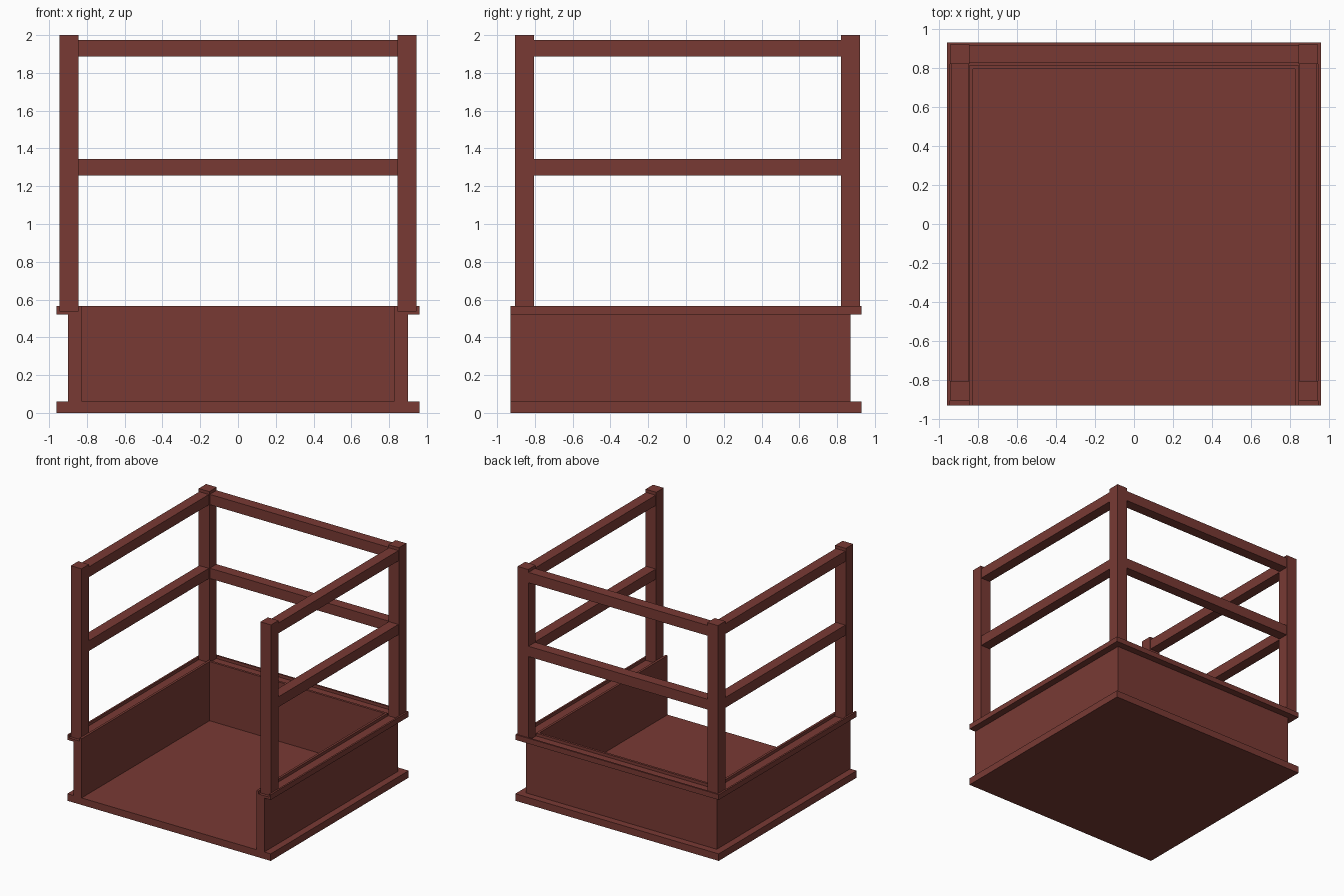
import bpy, bmesh

if "Cube" in bpy.data.objects:
    bpy.data.objects.remove(bpy.data.objects["Cube"])

mat = bpy.data.materials.new("red_brown_paint")
mat.diffuse_color = (0.19, 0.042, 0.034, 1)
mat.use_nodes = True
mat.node_tree.nodes["Principled BSDF"].inputs["Base Color"].default_value = mat.diffuse_color


def finish(name, bm):
    bmesh.ops.recalc_face_normals(bm, faces=bm.faces)
    me = bpy.data.meshes.new(name)
    bm.to_mesh(me)
    bm.free()
    me.materials.append(mat)
    ob = bpy.data.objects.new(name, me)
    bpy.context.collection.objects.link(ob)
    return ob


def box(name, x0, x1, y0, y1, z0, z1):
    bm = bmesh.new()
    bmesh.ops.create_cube(bm, size=1)
    for v in bm.verts:
        v.co = ((x0 + x1) / 2 + v.co.x * (x1 - x0),
                (y0 + y1) / 2 + v.co.y * (y1 - y0),
                (z0 + z1) / 2 + v.co.z * (z1 - z0))
    return finish(name, bm)


IN_X, IN_Y, FRONT = 0.825, 0.795, -0.93

# Three-sided channel wall, open at the front: (outward offset, height) profile
# with a bottom flange and a shallow trough along the top for the posts
profile = [(0, 0), (.135, 0), (.135, .06), (.075, .06), (.075, .52), (.135, .52),
           (.135, .565), (.12, .565), (.12, .54), (.02, .54), (.02, .565), (0, .565)]
bm = bmesh.new()
stations = [
    [bm.verts.new((-IN_X - d, FRONT, z)) for d, z in profile],
    [bm.verts.new((-IN_X - d, IN_Y + d, z)) for d, z in profile],
    [bm.verts.new((IN_X + d, IN_Y + d, z)) for d, z in profile],
    [bm.verts.new((IN_X + d, FRONT, z)) for d, z in profile],
]
n = len(profile)
for a, b in zip(stations, stations[1:]):
    for i in range(n):
        j = (i + 1) % n
        bm.faces.new((a[i], a[j], b[j], b[i]))
bm.faces.new(stations[0])
bm.faces.new(stations[-1])
finish("channel_wall", bm)

# Floor plate
box("floor_plate", -IN_X, IN_X, FRONT, IN_Y, 0, 0.06)

# Corner posts
for side, s in (("left", -1), ("right", 1)):
    xs = sorted((s * .845, s * .945))
    box(f"front_{side}_post", *xs, -.905, -.805, .54, 2)
    box(f"back_{side}_post", *xs, .82, .92, .54, 2)

# Guard rails at two heights on three sides
for level, z in (("middle", 1.30), ("top", 1.93)):
    box(f"back_{level}_rail", -.845, .845, .827, .917, z - .044, z + .044)
    for side, s in (("left", -1), ("right", 1)):
        xs = sorted((s * .85, s * .94))
        box(f"{side}_{level}_rail", *xs, -.805, .82, z - .044, z + .044)
